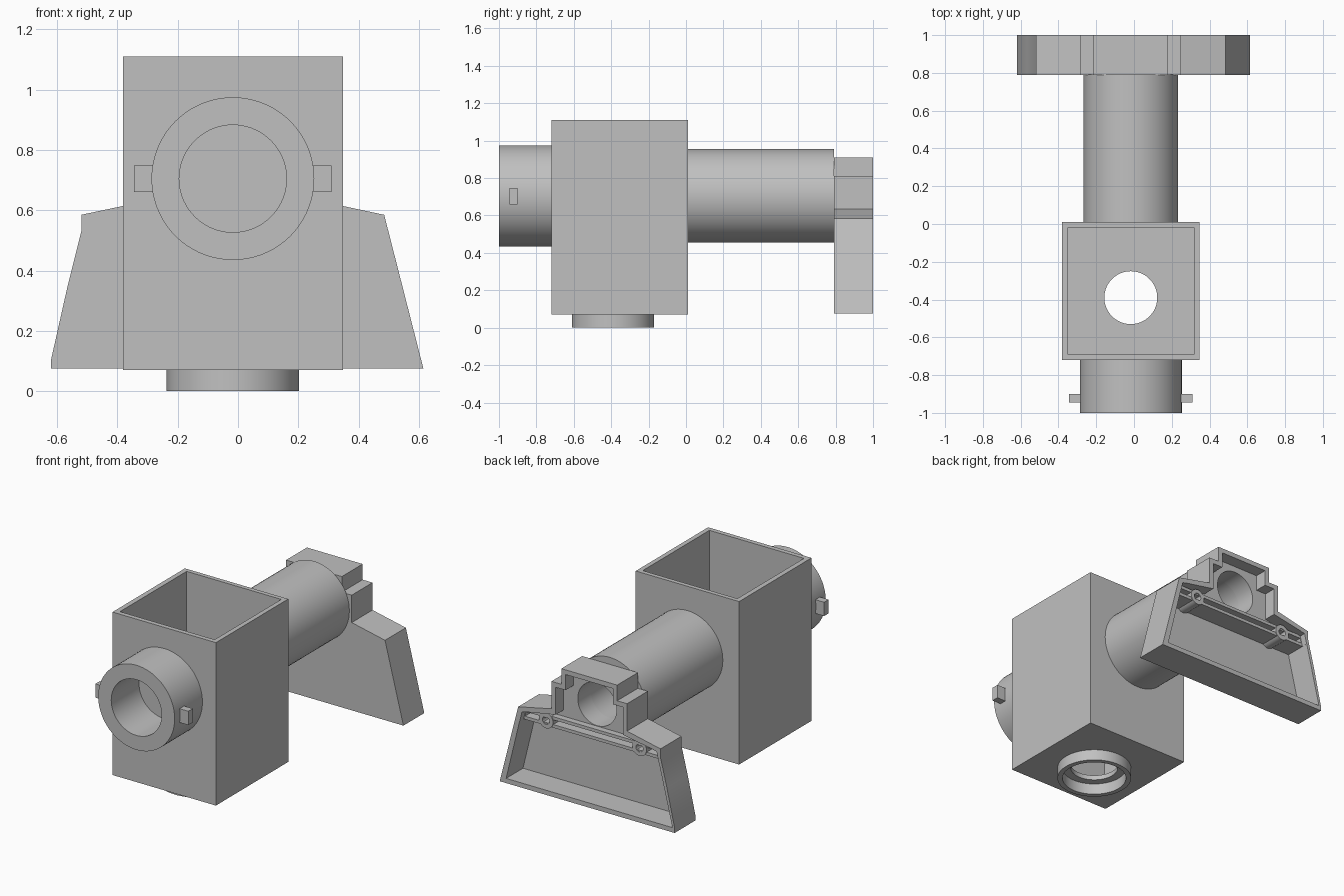
import bpy, bmesh, math
from mathutils import Vector

cube = bpy.data.objects.get("Cube")
if cube:
    bpy.data.objects.remove(cube, do_unlink=True)

grey = bpy.data.materials.new("plain_grey")
grey.use_nodes = True
colour = (0.53, 0.53, 0.53, 1)
grey.diffuse_color = colour
grey.node_tree.nodes["Principled BSDF"].inputs["Base Color"].default_value = colour

CX, AXIS_Z = -0.017, 0.705      # centre line and bore height
PORT_Y = -0.39                  # bottom port centre


def finish(bm, name):
    bmesh.ops.recalc_face_normals(bm, faces=bm.faces[:])
    mesh = bpy.data.meshes.new(name)
    bm.to_mesh(mesh)
    bm.free()
    mesh.materials.append(grey)
    obj = bpy.data.objects.new(name, mesh)
    bpy.context.collection.objects.link(obj)
    return obj


def box(name, low, high):
    bm = bmesh.new()
    bmesh.ops.create_cube(bm, size=1)
    for v in bm.verts:
        v.co = Vector([(a + b) / 2 + c * (b - a) for a, b, c in zip(low, high, v.co)])
    return finish(bm, name)


def prism(name, outline, y0, y1):
    """Extrude an x-z outline along y."""
    bm = bmesh.new()
    face = bm.faces.new([bm.verts.new((x, y0, z)) for x, z in outline])
    new = bmesh.ops.extrude_face_region(bm, geom=[face])["geom"]
    bmesh.ops.translate(bm, vec=(0, y1 - y0, 0),
                        verts=[g for g in new if isinstance(g, bmesh.types.BMVert)])
    return finish(bm, name)


def lathe(name, profile, centre, vertical=False, sides=72):
    """Turn a closed (radius, distance) profile about the y or z axis."""
    bm = bmesh.new()
    rings = []
    for i in range(sides):
        a = math.tau * i / sides
        ring = []
        for r, d in profile:
            u, w = r * math.cos(a), r * math.sin(a)
            co = (u, w, d) if vertical else (u, d, w)
            ring.append(bm.verts.new(Vector(centre) + Vector(co)))
        rings.append(ring)
    n = len(profile)
    for i in range(sides):
        a, b = rings[i], rings[(i + 1) % sides]
        for j in range(n):
            k = (j + 1) % n
            bm.faces.new((a[j], a[k], b[k], b[j]))
    return finish(bm, name)


def rod(radius, start, end, vertical=False):
    """Solid round cutter along y or z."""
    bm = bmesh.new()
    bmesh.ops.create_cone(bm, cap_ends=True, segments=72, radius1=radius, radius2=radius,
                          depth=end - start)
    mid = (start + end) / 2
    for v in bm.verts:
        x, y, z = v.co
        v.co = (CX + x, PORT_Y + y, mid + z) if vertical else (CX + x, mid + z, AXIS_Z + y)
    return finish(bm, "cutter")


def cut(target, cutter):
    cutter.hide_render = True
    mod = target.modifiers.new("cut", "BOOLEAN")
    mod.operation, mod.solver, mod.object = "DIFFERENCE", "EXACT", cutter
    bpy.context.view_layer.objects.active = target
    bpy.ops.object.modifier_apply(modifier=mod.name)
    bpy.data.objects.remove(cutter, do_unlink=True)


def mirrored(points):
    """Close a right-hand outline with its reflection about the centre line."""
    return points + [(2 * CX - x, z) for x, z in reversed(points)]


# Open-topped box with bores through front, back and floor
body = box("box_body", (-0.382, -0.72, 0.07), (0.348, 0.01, 1.11))
cut(body, box("cutter", (-0.35, -0.69, 0.1), (0.318, -0.018, 1.3)))
cut(body, rod(0.17, -0.8, -0.4))
cut(body, rod(0.167, -0.3, 0.1))
cut(body, rod(0.14, 0, 0.3, True))

# Bottom port ring
lathe("bottom_port", [(0.19, 0), (0.22, 0), (0.22, 0.071), (0.19, 0.071)],
      (CX, PORT_Y, 0), vertical=True)

# Front collar with two locking pins
lathe("front_collar", [(0.178, -1), (0.27, -1), (0.27, -0.719), (0.178, -0.719)],
      (CX, 0, AXIS_Z))
for side, label in ((1, "left"), (-1, "right")):
    xs = sorted((CX + side * 0.262, CX + side * 0.328))
    box(label + "_pin", (xs[0], -0.945, 0.66), (xs[1], -0.9, 0.748))

# Rear tube with tapered bore
lathe("rear_tube", [(0.167, 0.008), (0.25, 0.008), (0.25, 0.792), (0.137, 0.792)],
      (CX, 0, AXIS_Z))

# Stepped mounting plate
crown = [(0.25, 0.635), (0.25, 0.81), (0.18, 0.81), (0.18, 0.91)]
right_half = [(0.615, 0.075), (0.485, 0.585)] + crown
left_half = [(2 * CX - x, z) for x, z in reversed(crown)]
left_half += [(-0.52, 0.585), (-0.52, 0.53), (-0.565, 0.35), (-0.62, 0.105), (-0.62, 0.075)]
plate = prism("mounting_plate", right_half + left_half, 0.79, 1)

# Pockets in the back of the plate: rim, bore surround, channel, deep tray
inner_crown = [(0.22, 0.605), (0.22, 0.78), (0.15, 0.78), (0.15, 0.88)]
tray = [(0.57, 0.105), (0.475, 0.495)]
pockets = (
    ([tray[0], (0.458, 0.56)] + inner_crown, 0.96),
    ([(0.44, 0.565)] + inner_crown, 0.92),
    ([(0.465, 0.515), (0.457, 0.545)], 0.86),
    (tray, 0.83),
)
for outline, depth in pockets:
    cut(plate, prism("cutter", mirrored(outline), depth, 1.1))
cut(plate, rod(0.137, 0.7, 1.1))

# Hollow screw bosses inside the plate
for side, label in ((1, "left"), (-1, "right")):
    lathe(label + "_screw_boss", [(0.025, 0.825), (0.05, 0.825), (0.05, 0.965), (0.025, 0.965)],
          (CX + side * 0.33, 0, 0.53), sides=32)

# Smooth round walls, crisp edges
for obj in bpy.context.scene.objects:
    obj.select_set(obj.type == "MESH" and grey.name in obj.data.materials)
bpy.context.view_layer.objects.active = body
bpy.ops.object.shade_smooth_by_angle(angle=math.radians(30))
